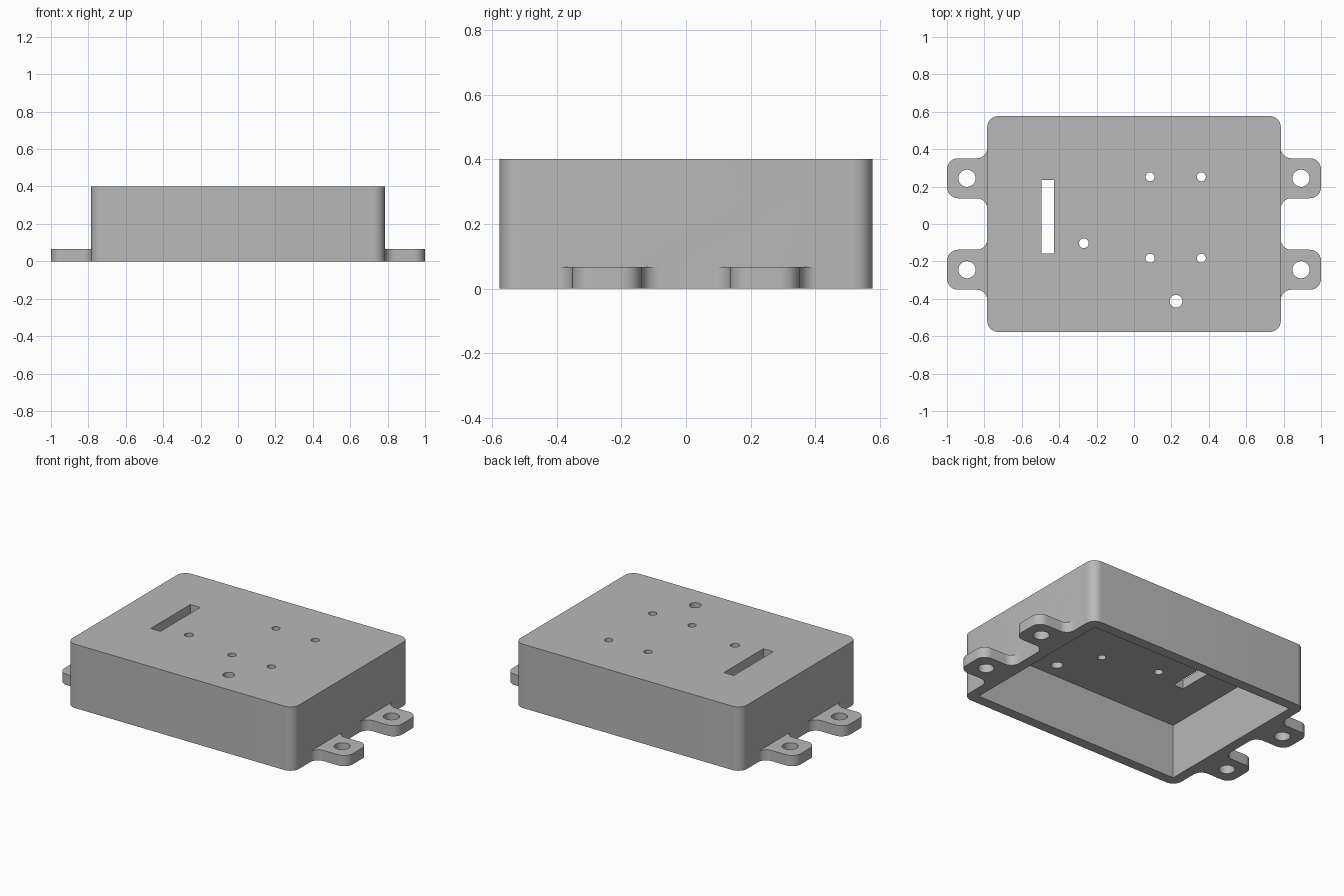
import bpy, bmesh
from math import sin, cos, pi

if "Cube" in bpy.data.objects:
    bpy.data.objects.remove(bpy.data.objects["Cube"], do_unlink=True)

HALF_X, HALF_Y, HEIGHT = 0.785, 0.577, 0.4
WALL, LID, TAB_H = 0.065, 0.057, 0.067
TAB_Y, TAB_HALF, ROUND, FILLET = 0.2445, 0.107, 0.06, 0.055

grey = bpy.data.materials.new("Grey plastic")
grey.use_nodes = True
grey.diffuse_color = (0.48, 0.48, 0.48, 1)
grey.node_tree.nodes["Principled BSDF"].inputs["Base Color"].default_value = (0.48, 0.48, 0.48, 1)


def arc(cx, cy, r, start, end, steps=10):
    """Points along an arc, angles in quarter turns."""
    angles = [(start + (end - start) * i / steps) * pi / 2 for i in range(steps + 1)]
    return [(cx + r * cos(a), cy + r * sin(a)) for a in angles]


def prism(name, outline, z0, z1):
    """Extrude a closed outline from z0 to z1."""
    bm = bmesh.new()
    face = bm.faces.new([bm.verts.new((x, y, z0)) for x, y in outline])
    top = bmesh.ops.extrude_face_region(bm, geom=[face])["geom"]
    bmesh.ops.translate(bm, vec=(0, 0, z1 - z0),
                        verts=[v for v in top if isinstance(v, bmesh.types.BMVert)])
    bmesh.ops.recalc_face_normals(bm, faces=bm.faces)
    mesh = bpy.data.meshes.new(name)
    bm.to_mesh(mesh)
    bm.free()
    mesh.materials.append(grey)
    obj = bpy.data.objects.new(name, mesh)
    bpy.context.collection.objects.link(obj)
    return obj


def rectangle(x0, x1, y0, y1):
    return [(x0, y0), (x1, y0), (x1, y1), (x0, y1)]


def combine(target, tool, operation):
    """Apply a boolean with the tool, then discard it."""
    tool.hide_render = True
    mod = target.modifiers.new(operation.title(), "BOOLEAN")
    mod.operation, mod.solver, mod.object = operation, "EXACT", tool
    bpy.context.view_layer.objects.active = target
    bpy.ops.object.modifier_apply(modifier=mod.name)
    bpy.data.objects.remove(tool, do_unlink=True)


# Box shell with rounded vertical corners
cx, cy = HALF_X - ROUND, HALF_Y - ROUND
outline = (arc(cx, cy, ROUND, 0, 1) + arc(-cx, cy, ROUND, 1, 2)
           + arc(-cx, -cy, ROUND, 2, 3) + arc(cx, -cy, ROUND, 3, 4))
box = prism("enclosure", outline, 0, HEIGHT)

# Four mounting tabs, rounded at the tip and flared at the root
root, flare = HALF_X - WALL / 2, TAB_HALF + FILLET
upper = ([(root, flare)] + arc(HALF_X + FILLET, flare, FILLET, 2, 3)
         + arc(1 - ROUND, TAB_HALF - ROUND, ROUND, 1, 0))
tab = upper + [(x, -y) for x, y in reversed(upper)]
for side in (-1, 1):
    for y0 in (-TAB_Y, TAB_Y):
        combine(box, prism("mounting_tab", [(side * x, y + y0) for x, y in tab], 0, TAB_H), "UNION")

# Cavity open at the bottom
ix, iy = HALF_X - WALL, HALF_Y - WALL
combine(box, prism("cavity", rectangle(-ix, ix, -iy, iy), -0.1, HEIGHT - LID), "DIFFERENCE")

# Slot through the lid
combine(box, prism("slot", rectangle(-0.495, -0.427, -0.157, 0.235), 0.2, 0.5), "DIFFERENCE")

# Screw holes in the tabs and round holes through the lid
holes = [(x, y, 0.046) for x in (-0.893, 0.893) for y in (-TAB_Y, TAB_Y)]
holes += [(x, y, 0.024) for x in (0.086, 0.36) for y in (-0.183, 0.252)]
holes += [(-0.268, -0.103, 0.026), (0.225, -0.413, 0.034)]
for x, y, r in holes:
    combine(box, prism("hole", arc(x, y, r, 0, 4, 32)[:-1], -0.1, 0.5), "DIFFERENCE")

# Smooth curved walls, crisp edges
bpy.ops.object.select_all(action="DESELECT")
box.select_set(True)
bpy.context.view_layer.objects.active = box
bpy.ops.object.shade_smooth_by_angle(angle=pi / 6)
